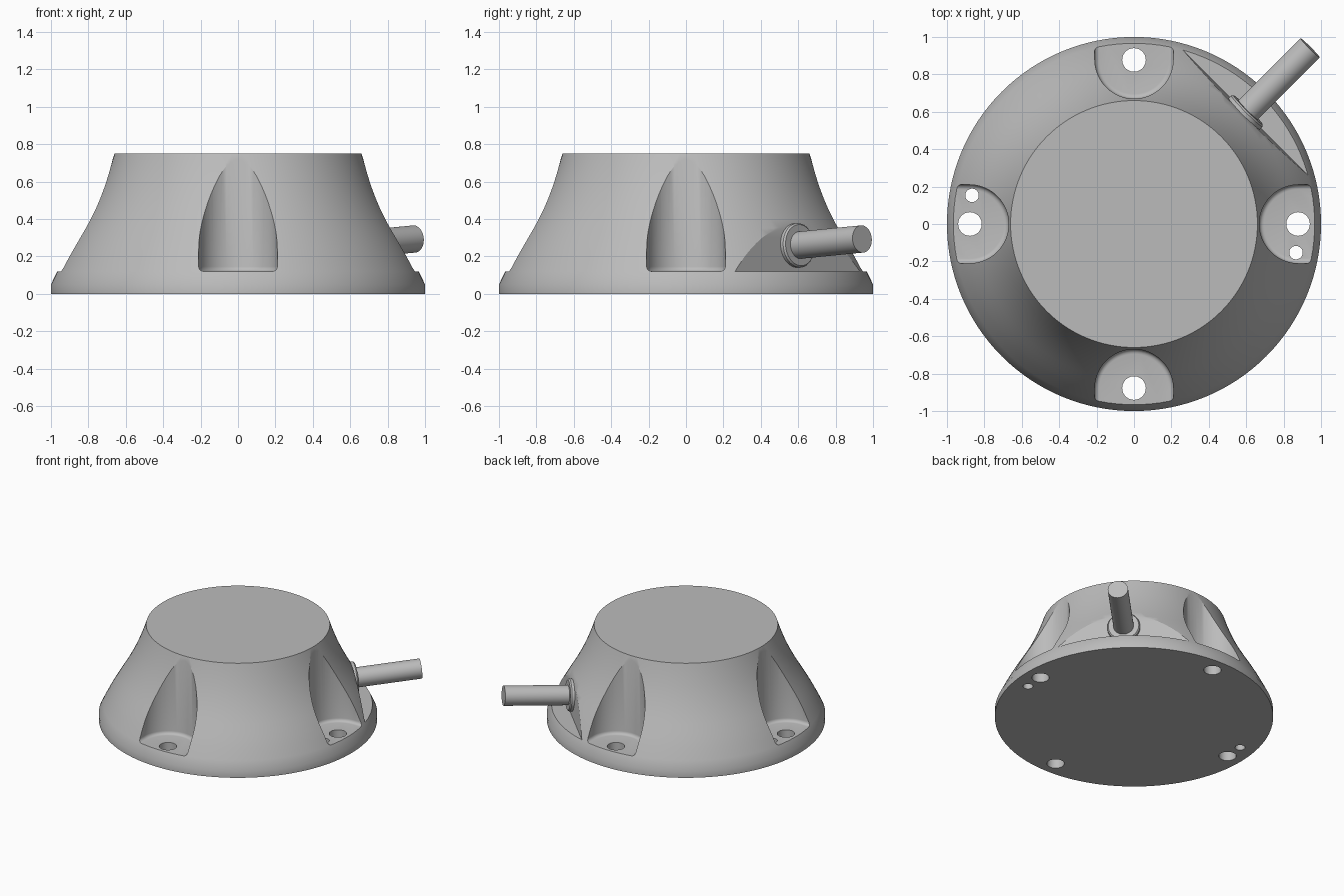
import bpy, bmesh, math
from mathutils import Matrix, Vector

old = bpy.data.objects.get("Cube")
if old:
    bpy.data.objects.remove(old, do_unlink=True)

grey = bpy.data.materials.new("plain grey")
grey.use_nodes = True
GREY = (0.5, 0.5, 0.5, 1)
grey.diffuse_color = GREY
grey.node_tree.nodes["Principled BSDF"].inputs["Base Color"].default_value = GREY


def make(name, bm):
    bmesh.ops.recalc_face_normals(bm, faces=bm.faces)
    mesh = bpy.data.meshes.new(name)
    bm.to_mesh(mesh)
    bm.free()
    mesh.materials.append(grey)
    obj = bpy.data.objects.new(name, mesh)
    bpy.context.collection.objects.link(obj)
    return obj


def lathe(name, profile, steps=128):
    """Closed solid of revolution from (radius, height) points."""
    bm = bmesh.new()
    rings = [[bm.verts.new((r * math.cos(a), r * math.sin(a), z))
              for a in (i * math.tau / steps for i in range(steps))]
             for r, z in profile]
    for low, high in zip(rings, rings[1:]):
        for i in range(steps):
            j = (i + 1) % steps
            bm.faces.new((low[i], low[j], high[j], high[i]))
    bm.faces.new(rings[0][::-1])
    bm.faces.new(rings[-1])
    return make(name, bm)


def prism(name, outline, depth, fillet=0):
    """Extrude an outline of 3D points, optionally rounding its starting rim."""
    bm = bmesh.new()
    face = bm.faces.new([bm.verts.new(p) for p in outline])
    rim = list(face.edges)
    top = bmesh.ops.extrude_face_region(bm, geom=[face], use_keep_orig=True)
    moved = [g for g in top["geom"] if isinstance(g, bmesh.types.BMVert)]
    bmesh.ops.translate(bm, verts=moved, vec=depth)
    bmesh.ops.recalc_face_normals(bm, faces=bm.faces)
    if fillet:
        bmesh.ops.bevel(bm, geom=rim, offset=fillet, segments=4,
                        profile=0.5, affect='EDGES')
    return make(name, bm)


def cut(target, cutter):
    cutter.hide_render = True
    mod = target.modifiers.new("cut", 'BOOLEAN')
    mod.operation = 'DIFFERENCE'
    mod.solver = 'EXACT'
    mod.object = cutter
    bpy.context.view_layer.objects.active = target
    bpy.ops.object.modifier_apply(modifier=mod.name)
    bpy.data.objects.remove(cutter, do_unlink=True)


def smooth(obj):
    bpy.ops.object.select_all(action='DESELECT')
    obj.select_set(True)
    bpy.context.view_layer.objects.active = obj
    bpy.ops.object.shade_smooth_by_angle(angle=math.radians(30))


# Flared housing
housing = lathe("housing", [
    (1, 0), (1, 0.05), (0.966, 0.12), (0.925, 0.2), (0.897, 0.25), (0.868, 0.3),
    (0.838, 0.35), (0.809, 0.4), (0.782, 0.45), (0.757, 0.5), (0.734, 0.55),
    (0.713, 0.6), (0.694, 0.65), (0.676, 0.7), (0.66, 0.75)])

# Four screw pockets with rounded floors, each with a through hole
POCKET, REACH, FLOOR = 0.21, 0.88, 0.12
for quarter in range(4):
    turn = Matrix.Rotation(quarter * math.pi / 2, 4, 'Z')
    arc = [(REACH + POCKET * math.cos(a), POCKET * math.sin(a), FLOOR)
           for a in (math.pi / 2 + math.pi * i / 32 for i in range(33))]
    outline = arc + [(1.2, -POCKET, FLOOR), (1.2, POCKET, FLOOR)]
    pocket = prism("pocket_cutter", outline, Vector((0, 0, 1)), 0.025)
    pocket.data.transform(turn)
    cut(housing, pocket)
    hole = lathe("hole_cutter", [(0.063, -0.1), (0.063, 0.3)], 40)
    hole.data.transform(turn @ Matrix.Translation((REACH - 0.003, 0, 0)))
    cut(housing, hole)

# Small locating holes in two opposite pockets
for side in (-1, 1):
    pin = lathe("pin_hole_cutter", [(0.036, -0.1), (0.036, 0.3)], 32)
    pin.data.transform(Matrix.Translation((side * 0.866, -side * 0.153, 0)))
    cut(housing, pin)

# Slightly leaning flat for the cable, on the rear left
diagonal = Matrix.Rotation(math.pi / 4, 4, 'Z')
flat = prism("flat_cutter", [(0.843, -0.7, FLOOR), (1.2, -0.7, FLOOR),
                             (1.2, -0.7, 0.7), (0.802, -0.7, 0.7)],
             Vector((0, 1.4, 0)))
flat.data.transform(diagonal)
cut(housing, flat)
smooth(housing)

# Cable and its collar, square to the flat
aim = (diagonal @ Matrix.Translation((0.833, 0, 0.258))
       @ Matrix.Rotation(math.pi / 2 - 0.07, 4, 'Y'))
collar = lathe("cable_collar", [(0.118, -0.02), (0.118, 0.02), (0.11, 0.03)], 64)
cable = lathe("cable", [(0.073, -0.05), (0.073, 0.5)], 48)
for part in (collar, cable):
    part.data.transform(aim)
    smooth(part)
